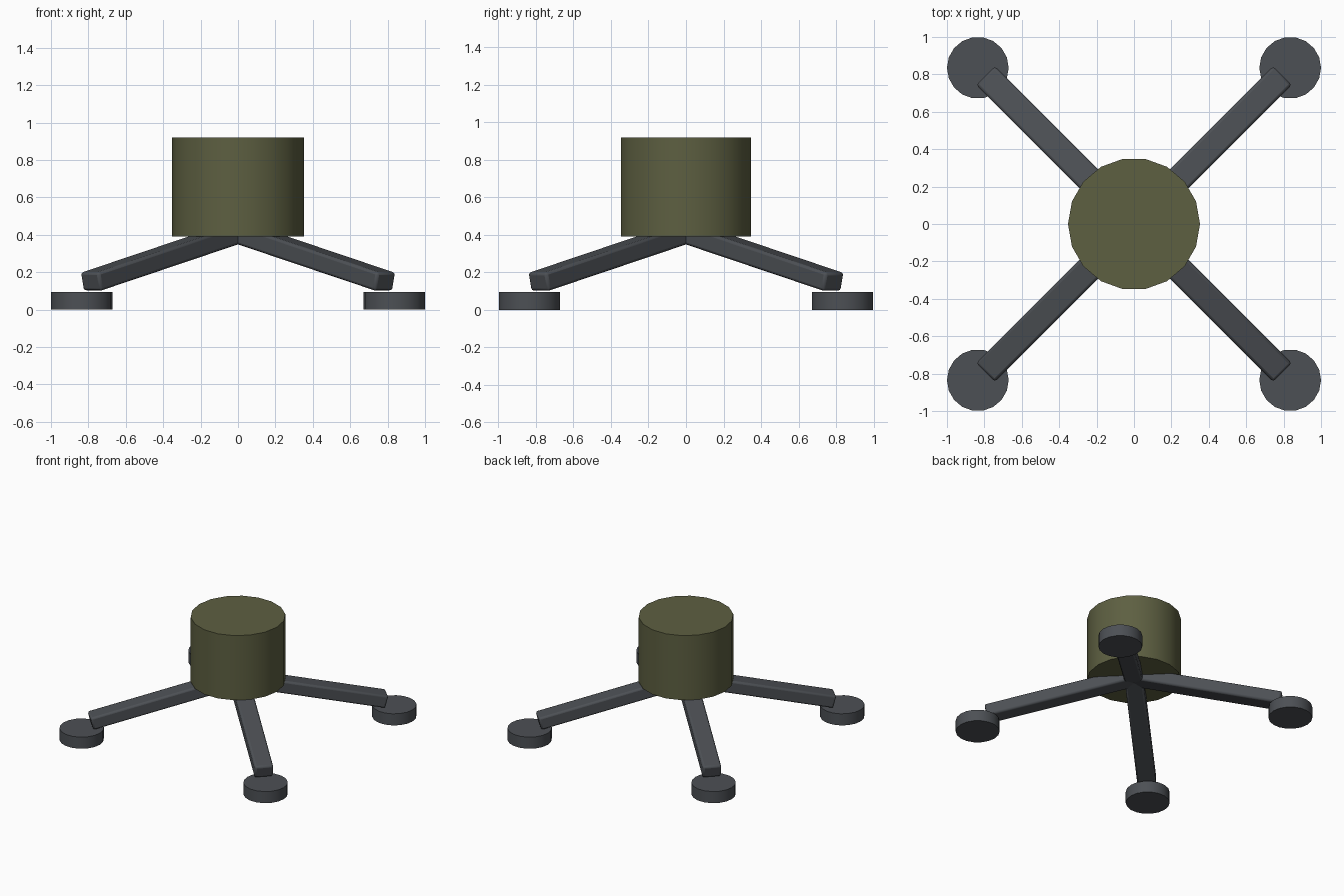
import bpy, math
from mathutils import Matrix, Vector

cube = bpy.data.objects.get("Cube")
if cube:
    bpy.data.objects.remove(cube, do_unlink=True)


def make_material(name, rgb):
    mat = bpy.data.materials.new(name)
    mat.use_nodes = True
    mat.diffuse_color = (*rgb, 1)
    mat.node_tree.nodes["Principled BSDF"].inputs["Base Color"].default_value = (*rgb, 1)
    return mat


olive = make_material("olive_green", (0.11, 0.115, 0.053))
grey = make_material("dark_grey", (0.073, 0.08, 0.09))


def finish(obj, name, mat):
    obj.name = name
    obj.data.materials.append(mat)
    bpy.ops.object.shade_smooth_by_angle(angle=math.radians(35))


def cylinder(name, x, y, radius, bottom, top, mat):
    # Quarter turn puts a corner of the 18-sided disc on the x axis
    bpy.ops.mesh.primitive_cylinder_add(
        vertices=18, radius=radius, depth=top - bottom,
        location=(x, y, (bottom + top) / 2), rotation=(0, 0, math.pi / 2))
    finish(bpy.context.object, name, mat)


def leg(name, heading):
    # Bevelled bar sloping down from the hub centre to the foot
    length, width, thick = 1.145, 0.14, 0.102
    bpy.ops.mesh.primitive_cube_add(size=1)
    obj = bpy.context.object
    tilt = Matrix.Rotation(heading, 4, "Z") @ Matrix.Rotation(math.radians(13.4), 4, "Y")
    obj.data.transform(Matrix.Translation((length / 2, 0, 0))
                       @ Matrix.Diagonal((length, width, thick, 1)))
    obj.matrix_world = Matrix.Translation(Vector((0, 0, 0.414))) @ tilt
    bevel = obj.modifiers.new("soft_edges", "BEVEL")
    bevel.width = 0.015
    bevel.segments = 2
    finish(obj, name, grey)


# Drum body
cylinder("body", 0, 0, 0.353, 0.39, 0.92, olive)

# Four legs with round feet
for x_sign, side in ((1, "left"), (-1, "right")):
    for y_sign, end in ((-1, "front"), (1, "back")):
        leg(f"{end}_{side}_leg", math.atan2(y_sign, x_sign))
        cylinder(f"{end}_{side}_foot", 0.835 * x_sign, 0.835 * y_sign,
                 0.165, 0, 0.095, grey)
